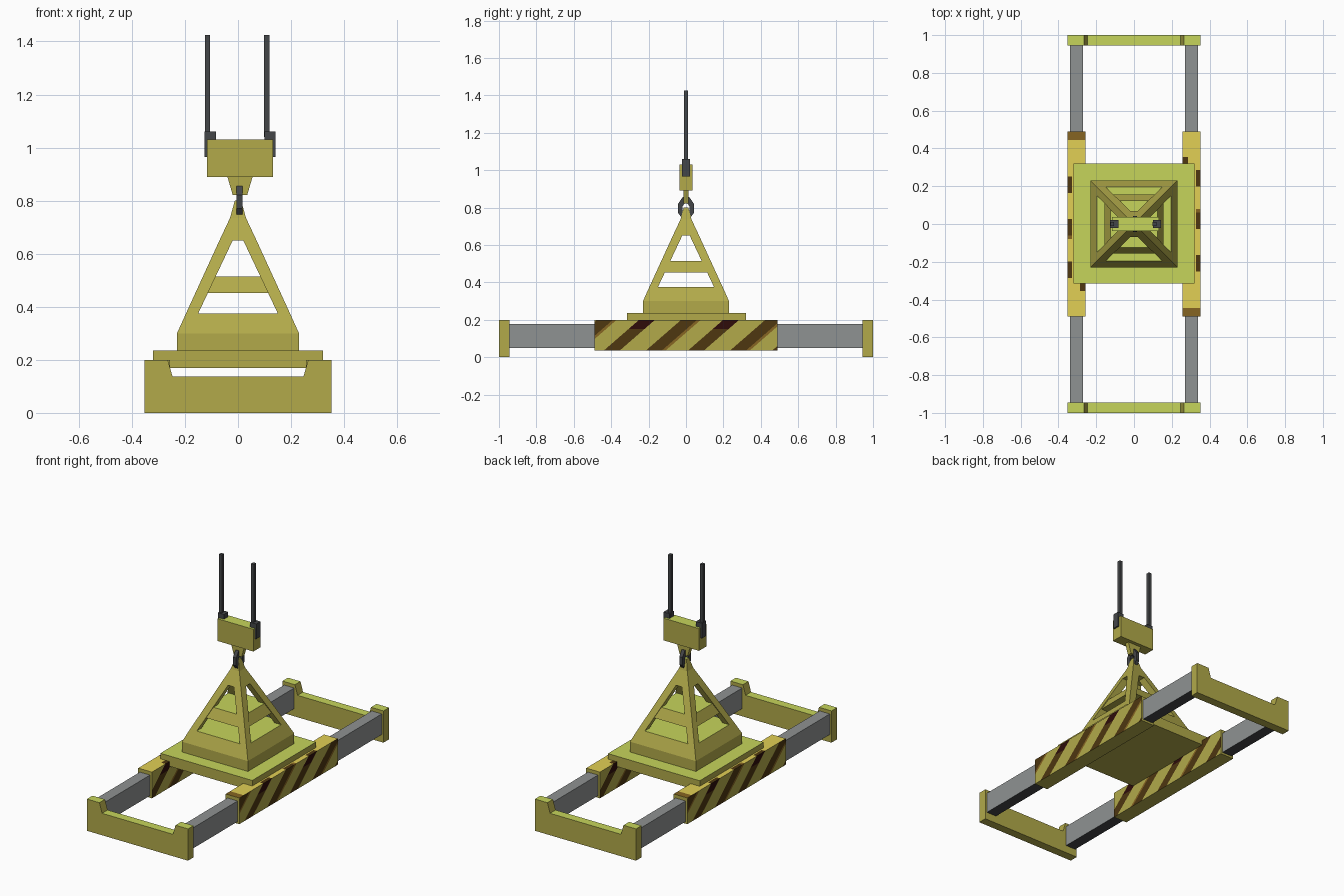
import bpy, bmesh, math
from mathutils import Vector

if "Cube" in bpy.data.objects:
    bpy.data.objects.remove(bpy.data.objects["Cube"])


def srgb(h):
    c = [int(h[i:i + 2], 16) / 255 for i in (0, 2, 4)]
    return [v / 12.92 if v < 0.04045 else ((v + 0.055) / 1.055) ** 2.4 for v in c] + [1]


def material(name, h):
    m = bpy.data.materials.new(name)
    m.diffuse_color = srgb(h)
    m.use_nodes = True
    m.node_tree.nodes["Principled BSDF"].inputs["Base Color"].default_value = m.diffuse_color
    return m


OLIVE = material("olive paint", "B2AA4A")
GREEN = material("lime top paint", "C6D55B")
GREY = material("rail grey", "8F9292")
DARK = material("dark steel", "444648")
YELLOW = material("warning yellow", "E2D055")
BROWN = material("stripe dark brown", "4E3710")
TAN = material("stripe tan", "866522")
MAROON = material("stripe maroon", "2E0C0A")


def finish(name, bm, mats):
    bmesh.ops.recalc_face_normals(bm, faces=bm.faces)
    me = bpy.data.meshes.new(name)
    for m in mats:
        me.materials.append(m)
    bm.to_mesh(me)
    bm.free()
    ob = bpy.data.objects.new(name, me)
    bpy.context.collection.objects.link(ob)
    return ob


def loft(bm, rects):
    """Closed skin through rectangles (x0, x1, y0, y1, z)."""
    rings = [[bm.verts.new(p) for p in ((a, c, z), (b, c, z), (b, d, z), (a, d, z))]
             for a, b, c, d, z in rects]
    for lo, hi in zip(rings, rings[1:]):
        for i in range(4):
            j = (i + 1) % 4
            bm.faces.new((lo[i], lo[j], hi[j], hi[i]))
    bm.faces.new(rings[0][::-1])
    bm.faces.new(rings[-1])


def painted(name, bm):
    """Olive sides and lime upward faces."""
    bmesh.ops.recalc_face_normals(bm, faces=bm.faces)
    for f in bm.faces:
        f.material_index = int(f.normal.z > 0.9)
    return finish(name, bm, [OLIVE, GREEN])


def block(name, x0, x1, y0, y1, z0, z1, mat=None):
    bm = bmesh.new()
    loft(bm, [(x0, x1, y0, y1, z0), (x0, x1, y0, y1, z1)])
    return finish(name, bm, [mat]) if mat else painted(name, bm)


def prism(bm, pts, lo, hi):
    """Extrude an (x, z) profile along y."""
    a = [bm.verts.new((x, lo, z)) for x, z in pts]
    b = [bm.verts.new((x, hi, z)) for x, z in pts]
    bm.faces.new(a)
    bm.faces.new(b[::-1])
    for i in range(len(pts)):
        j = (i + 1) % len(pts)
        bm.faces.new((a[i], a[j], b[j], b[i]))


# End beams with raised horns
half = [(0.352, 0), (0.352, 0.2), (0.265, 0.2), (0.247, 0.138)]
beam = half + [(-x, z) for x, z in reversed(half)]
for name, y0, y1 in (("front_end_beam", -1, -0.945), ("back_end_beam", 0.945, 1)):
    bm = bmesh.new()
    prism(bm, beam, y0, y1)
    painted(name, bm)

# Telescoping rails with dark undersides
for sx, side in ((1, "right"), (-1, "left")):
    for sy, end in ((1, "back"), (-1, "front")):
        xs, ys = sorted((sx * 0.27, sx * 0.34)), sorted((sy * 0.47, sy * 0.95))
        rail = block(f"{end}_{side}_rail", *xs, *ys, 0.048, 0.178, GREY)
        rail.data.materials.append(DARK)
        for p in rail.data.polygons:
            p.material_index = int(p.normal.z < -0.9)

# Striped sleeves, the left one being the right one turned half round
PERIOD, SLOPE, START = 0.225, 1.15, 0.01


def sleeve(name, turn):
    bm = bmesh.new()
    loft(bm, [(0.257, 0.352, -0.49, 0.49, 0.035), (0.257, 0.352, -0.49, 0.49, 0.2)])

    def cut(co, no, keep=lambda f: True):
        faces = [f for f in bm.faces if keep(f)]
        geom = {g for f in faces for g in (*f.verts, *f.edges, f)}
        bmesh.ops.bisect_plane(bm, geom=list(geom), plane_co=co, plane_no=no)

    for x in (0.287, 0.328):
        cut((x, 0, 0), (1, 0, 0))
    for y in (-0.445, 0.445):
        cut((0, y, 0), (0, 1, 0), lambda f: f.normal.z > 0.9)
    for z in (0.09, 0.15):
        cut((0, 0, z), (0, 0, 1))
    # Stripes lean the same way seen from either side of the sleeve
    for s in (1, -1):
        for k in range(-4, 5):
            for off in (0, 0.085, 0.105):
                cut((0, START + k * PERIOD + off, 0.035), (0, 1, -s * SLOPE),
                    lambda f: s * (f.calc_center_median().x - 0.305) > 0.01)
    bmesh.ops.recalc_face_normals(bm, faces=bm.faces)
    for f in bm.faces:
        c = f.calc_center_median()
        s = 1 if c.x > 0.305 else -1
        u = c.y - s * SLOPE * (c.z - 0.035) - START
        t, k = u % PERIOD, math.floor(u / PERIOD)
        stripe = 2 if t < 0.085 else 3 if t < 0.105 and k % 2 else 0
        if f.normal.z > 0.9:
            edge = (c.x > 0.328 and abs(c.y) < 0.3) or (c.x < 0.287 and c.y > 0.2)
            f.material_index = stripe if stripe and edge else 1
            if c.y < -0.445:
                f.material_index = 3
        elif abs(f.normal.x) > 0.9:
            # Worn patches: maroon near the top, tan in the middle
            if stripe == 2 and k % 2 == 0 and c.z > 0.15:
                stripe = 4
            f.material_index = stripe
    ob = finish(name, bm, [OLIVE, YELLOW, BROWN, TAN, MAROON])
    if turn:
        for v in ob.data.vertices:
            v.co.x, v.co.y = -v.co.x, -v.co.y


sleeve("right_sleeve", False)
sleeve("left_sleeve", True)

# Deck plate between the sleeves
block("deck_plate", -0.32, 0.32, -0.315, 0.32, 0.17, 0.235)


def sq(h, z):
    return (-h, h, -h, h, z)


# Pyramid base, cross band and solid tip
for name, rects in (("pyramid_base", [sq(0.23, 0.23), sq(0.23, 0.3), sq(0.196, 0.375)]),
                    ("pyramid_band", [sq(0.155, 0.452), sq(0.125, 0.515)]),
                    ("pyramid_tip", [sq(0.07, 0.65), sq(0.03, 0.735), sq(0.012, 0.8)])):
    bm = bmesh.new()
    loft(bm, rects)
    painted(name, bm)

# Sloping corner struts
for sx in (1, -1):
    for sy in (1, -1):
        bm = bmesh.new()
        loft(bm, [(*sorted((sx * a, sx * b)), *sorted((sy * a, sy * b)), z)
                  for a, b, z in ((0.15, 0.196, 0.375), (0.02, 0.07, 0.65))])
        painted(f"{'back' if sy > 0 else 'front'}_{'right' if sx > 0 else 'left'}_strut", bm)

# Octagonal shackle ring joining the pyramid to the hanger
bm = bmesh.new()
rings = []
for i in range(8):
    a = math.radians(22.5 + 45 * i)
    d = Vector((0, math.cos(a) * 0.7, math.sin(a)))
    rings.append([bm.verts.new(Vector((0.006 + x, 0, 0.796)) + d * r)
                  for x, r in ((-0.011, 0.065), (0.011, 0.065), (0.011, 0.028), (-0.011, 0.028))])
for i in range(8):
    p, q = rings[i], rings[(i + 1) % 8]
    for j in range(4):
        k = (j + 1) % 4
        bm.faces.new((p[j], p[k], q[k], q[j]))
finish("shackle_ring", bm, [DARK])

# Hanger block with tapered lug
bm = bmesh.new()
prism(bm, [(-0.04, 0.89), (-0.02, 0.822), (0.035, 0.822), (0.055, 0.89)], -0.014, 0.014)
painted("hanger_lug", bm)
block("hanger_block", -0.116, 0.132, -0.036, 0.036, 0.89, 1.03)

# Rope clamps and ropes
for side, c0, c1, r0 in (("left", -0.126, -0.083, -0.125), ("right", 0.1, 0.142, 0.098)):
    block(f"{side}_rope_clamp", c0, c1, -0.021, 0.021, 0.965, 1.06, DARK)
    block(f"{side}_rope", r0, r0 + 0.02, -0.011, 0.011, 1.04, 1.425, DARK)
